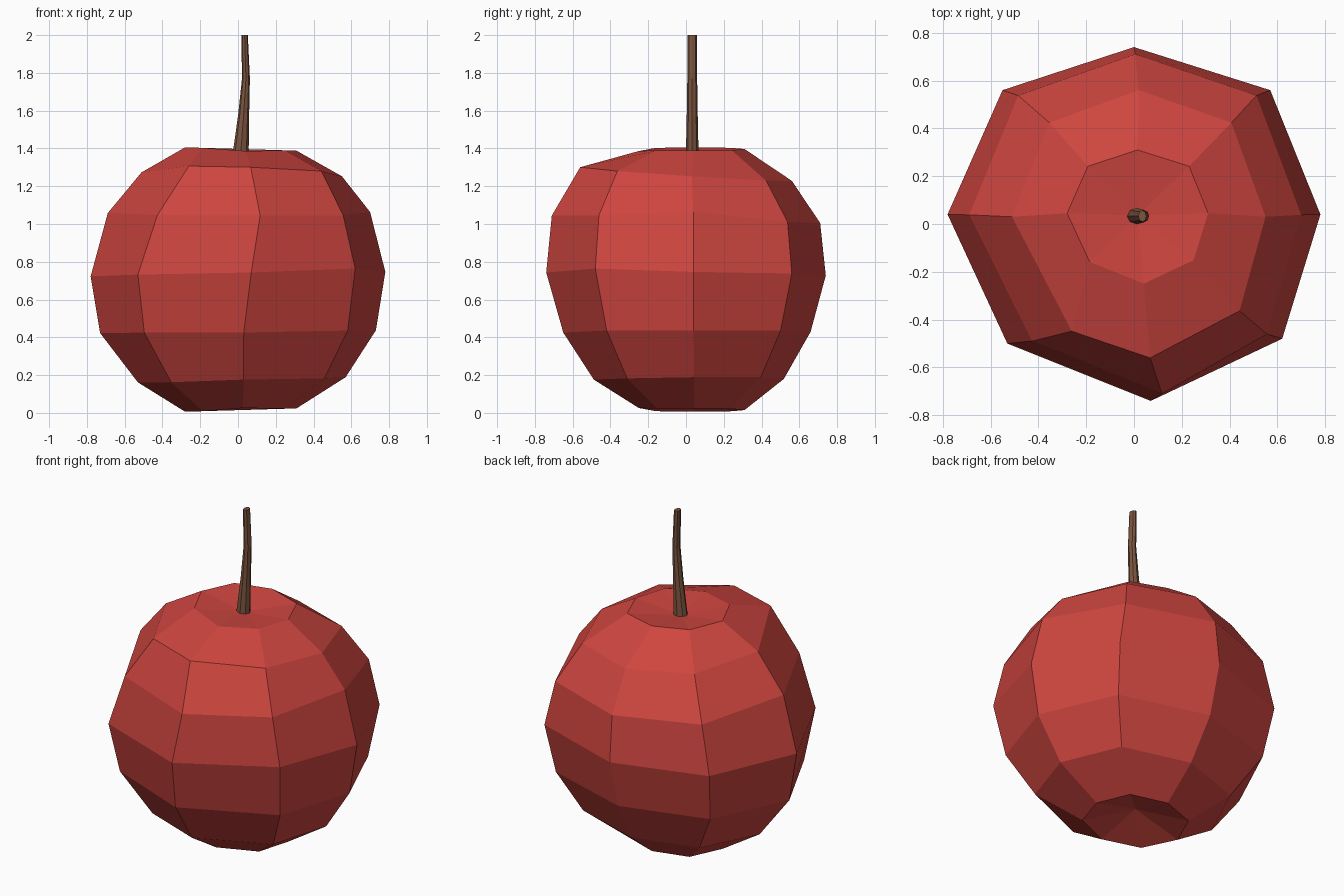
import bpy, bmesh, math

if "Cube" in bpy.data.objects:
    bpy.data.objects.remove(bpy.data.objects["Cube"])


def material(name, rgb):
    m = bpy.data.materials.new(name)
    m.diffuse_color = (*rgb, 1)
    m.use_nodes = True
    m.node_tree.nodes["Principled BSDF"].inputs["Base Color"].default_value = m.diffuse_color
    return m


def loft(name, rings, mat, start_tip=None, end_tip=None):
    """Skin equal-length rings of points; close each end with a fan or a flat cap."""
    bm = bmesh.new()
    loops = [[bm.verts.new(p) for p in ring] for ring in rings]
    n = len(loops[0])
    for a, b in zip(loops, loops[1:]):
        for i in range(n):
            j = (i + 1) % n
            bm.faces.new((a[i], a[j], b[j], b[i]))
    for loop, tip in ((loops[0], start_tip), (loops[-1], end_tip)):
        if tip:
            v = bm.verts.new(tip)
            for i in range(n):
                bm.faces.new((loop[i], loop[(i + 1) % n], v))
        else:
            bm.faces.new(loop)
    bmesh.ops.recalc_face_normals(bm, faces=bm.faces)
    me = bpy.data.meshes.new(name)
    bm.to_mesh(me)
    bm.free()
    me.materials.append(mat)
    ob = bpy.data.objects.new(name, me)
    bpy.context.collection.objects.link(ob)
    return ob


red = material("apple red", (0.62, 0.06, 0.05))
brown = material("stem brown", (0.2, 0.09, 0.05))

# Slightly irregular octagon at the widest height, counter-clockwise from +x
outline = [(0.78, 0.04), (0.57, 0.56), (0.0, 0.74), (-0.55, 0.56),
           (-0.78, 0.04), (-0.53, -0.50), (0.07, -0.74), (0.62, -0.48)]

# Ring: height, x scale, y scale, centre x, centre y, x tilt, y tilt
profile = [
    (0.015, 0.378, 0.378, 0.015, 0.03, 0.03, 0.0),
    (0.175, 0.705, 0.68, 0.02, 0.015, 0.025, 0.01),
    (0.43, 0.936, 0.885, 0.0, 0.005, 0.01, 0.0),
    (0.735, 1.0, 1.0, 0.0, 0.0, 0.015, -0.01),
    (1.03, 0.89, 0.96, 0.005, 0.0, 0.0, -0.035),
    (1.265, 0.68, 0.757, 0.02, 0.0, -0.02, -0.065),
    (1.397, 0.378, 0.378, 0.015, 0.03, -0.03, 0.0),
]
# Hand-pulled corners: (ring, corner) -> offset
nudge = {(5, 5): (0.08, -0.07, 0.01), (4, 5): (0.04, -0.01, 0),
         (4, 6): (0.05, 0, -0.01), (2, 6): (-0.035, 0, -0.005),
         (1, 6): (-0.04, 0, 0.005), (4, 0): (0, 0, 0.035),
         (4, 4): (0, 0, 0.03), (3, 7): (0, 0, 0.015),
         (6, 6): (0, 0, -0.01), (0, 6): (-0.015, 0, 0.01)}

# Apple body with a dimple at each end
rings = []
for r, (z, sx, sy, cx, cy, tx, ty) in enumerate(profile):
    ring = []
    for i, (x, y) in enumerate(outline):
        x, y = x * sx, y * sy
        dx, dy, dz = nudge.get((r, i), (0, 0, 0))
        ring.append((x + cx + dx, y + cy + dy, z + tx * x + ty * y + dz))
    rings.append(ring)
loft("apple_body", rings, red, (0.015, 0.03, 0.1), (0.015, 0.035, 1.36))

# Bent, tapering stem: height, centre x, x radius, y radius
path = [(1.345, 0.012, 0.044, 0.034), (1.58, 0.03, 0.029, 0.029),
        (1.77, 0.042, 0.021, 0.026), (2.0, 0.035, 0.017, 0.024)]
loft("stem", [[(cx + rx * math.cos(k * math.pi / 4),
                0.033 + ry * math.sin(k * math.pi / 4), z) for k in range(8)]
              for z, cx, rx, ry in path], brown)
